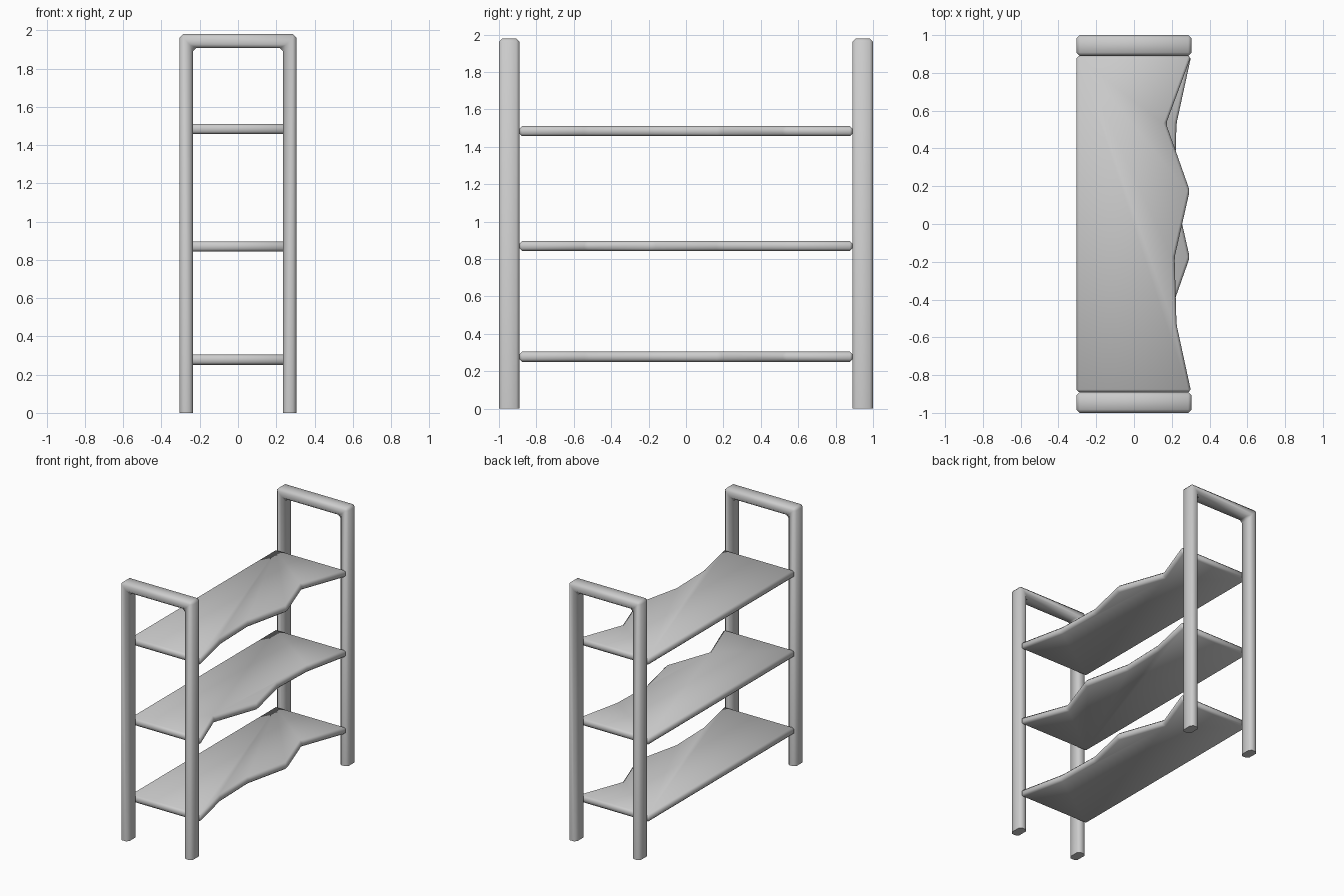
import bpy, bmesh
from math import radians

if "Cube" in bpy.data.objects:
    bpy.data.objects.remove(bpy.data.objects["Cube"])


def prism(name, outline, axis, lo, hi, bevel, open_bottom=False):
    """Extrude an outline along y or z, then chamfer its edges."""
    bm = bmesh.new()
    place = (lambda a, b, t: (a, t, b)) if axis == 'y' else (lambda a, b, t: (a, b, t))
    face = bm.faces.new([bm.verts.new(place(a, b, lo)) for a, b in outline])
    ext = bmesh.ops.extrude_face_region(bm, geom=[face])
    new = [v for v in ext['geom'] if isinstance(v, bmesh.types.BMVert)]
    step = (0, hi - lo, 0) if axis == 'y' else (0, 0, hi - lo)
    bmesh.ops.translate(bm, verts=new, vec=step)
    bmesh.ops.recalc_face_normals(bm, faces=bm.faces)
    # feet stay sharp where they meet the ground
    edges = [e for e in bm.edges
             if not (open_bottom and all(v.co.z < 0.001 for v in e.verts))]
    bmesh.ops.bevel(bm, geom=edges, offset=bevel, segments=1,
                    affect='EDGES', profile=0.5, clamp_overlap=True)
    mesh = bpy.data.meshes.new(name)
    bm.to_mesh(mesh)
    bm.free()
    obj = bpy.data.objects.new(name, mesh)
    bpy.context.collection.objects.link(obj)
    bpy.context.view_layer.objects.active = obj
    for o in bpy.context.selected_objects:
        o.select_set(False)
    obj.select_set(True)
    bpy.ops.object.shade_smooth_by_angle(angle=radians(50))
    return obj


# End frames: upside-down U profiles
W, IN, H, BAR = 0.305, 0.235, 1.98, 1.908
arch = [(-W, 0), (-W, H), (W, H), (W, 0), (IN, 0), (IN, BAR), (-IN, BAR), (-IN, 0)]
prism("front_frame", arch, 'y', -1.0, -0.89, 0.018, True)
prism("back_frame", arch, 'y', 0.89, 1.0, 0.018, True)

# Shelves: one jagged long edge, flipped end for end on the middle shelf
L = 0.89
jagged = [(0.303, L), (0.17, 0.531), (0.295, 0.177),
          (0.215, -0.177), (0.225, -0.531), (0.303, -L)]
for name, z, flip in (("bottom_shelf", 0.278, 1),
                      ("middle_shelf", 0.870, -1),
                      ("top_shelf", 1.484, 1)):
    outline = [(x, y * flip) for x, y in jagged + [(-W, -L), (-W, L)]]
    prism(name, outline, 'z', z - 0.027, z + 0.027, 0.014)
